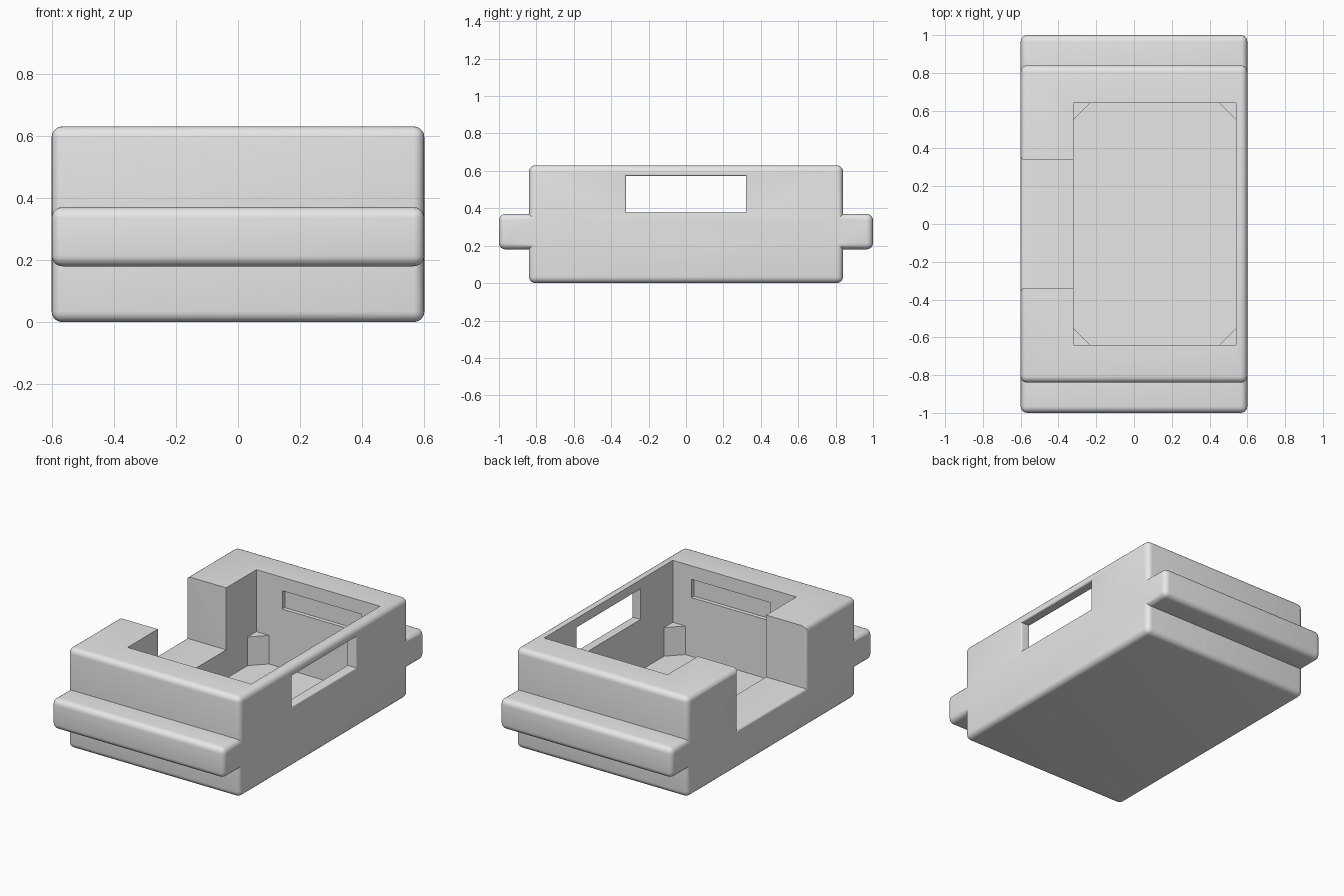
import bpy, bmesh, math
from mathutils import Vector

if "Cube" in bpy.data.objects:
    bpy.data.objects.remove(bpy.data.objects["Cube"], do_unlink=True)

grey = bpy.data.materials.new("plain_grey")
grey.use_nodes = True
grey.diffuse_color = (0.8, 0.8, 0.8, 1)
grey.node_tree.nodes["Principled BSDF"].inputs["Base Color"].default_value = (0.8, 0.8, 0.8, 1)


def make_object(name, bm):
    bmesh.ops.recalc_face_normals(bm, faces=bm.faces)
    mesh = bpy.data.meshes.new(name)
    bm.to_mesh(mesh)
    bm.free()
    mesh.materials.append(grey)
    obj = bpy.data.objects.new(name, mesh)
    bpy.context.collection.objects.link(obj)
    return obj


def box(name, x, y, z, radius=0):
    """Box from (min, max) ranges with optional rounded edges."""
    bm = bmesh.new()
    bmesh.ops.create_cube(bm, size=1)
    for v in bm.verts:
        v.co = Vector([r[0] if c < 0 else r[1] for c, r in zip(v.co, (x, y, z))])
    if radius:
        bmesh.ops.bevel(bm, geom=bm.edges[:], offset=radius, segments=5,
                        profile=0.5, affect='EDGES', clamp_overlap=True)
    return make_object(name, bm)


def flared_cutter(name, x_in, side, y, z, radius):
    """Rectangular cutter along x whose mouth rounds over the outer wall."""
    steps = 4
    sections = [(x_in, 0)]
    for i in range(steps + 1):
        a = i / steps * math.pi / 2
        sections.append((side * (0.6 - radius + radius * math.sin(a)),
                         radius * (1 - math.cos(a))))
    sections.append((side * 0.7, radius))
    bm = bmesh.new()
    rings = []
    for x, g in sections:
        y0, y1, z0, z1 = y[0] - g, y[1] + g, z[0] - g, z[1] + g
        rings.append([bm.verts.new((x, *p)) for p in ((y0, z0), (y1, z0), (y1, z1), (y0, z1))])
    for a, b in zip(rings, rings[1:]):
        for i in range(4):
            j = (i + 1) % 4
            bm.faces.new((a[i], a[j], b[j], b[i]))
    bm.faces.new(rings[0])
    bm.faces.new(rings[-1])
    return make_object(name, bm)


def cavity_cutter():
    """Rectangular pocket, leaving a low triangular post in each corner."""
    x0, x1, y1, floor, post_top = -0.32, 0.54, 0.64, 0.06, 0.24
    c = 0.088
    outline = [(x0 + c, -y1), (x1 - c, -y1), (x1, -y1 + c), (x1, y1 - c),
               (x1 - c, y1), (x0 + c, y1), (x0, y1 - c), (x0, -y1 + c)]
    bm = bmesh.new()
    base = bm.faces.new([bm.verts.new((px, py, floor)) for px, py in outline])
    top = bmesh.ops.extrude_face_region(bm, geom=[base])["geom"]
    for v in top:
        if isinstance(v, bmesh.types.BMVert):
            v.co.z = 0.4
    lower = make_object("cavity_lower_cutter", bm)
    upper = box("cavity_upper_cutter", (x0, x1), (-y1, y1), (post_top, 0.9))
    return [lower, upper]


def combine(target, tool, operation):
    mod = target.modifiers.new(tool.name, 'BOOLEAN')
    mod.operation = operation
    mod.solver = 'EXACT'
    mod.object = tool
    bpy.context.view_layer.objects.active = target
    bpy.ops.object.modifier_apply(modifier=mod.name)
    bpy.data.objects.remove(tool, do_unlink=True)


# Rounded housing with a band standing out at both ends
housing = box("housing", (-0.6, 0.6), (-0.84, 0.84), (0, 0.63), 0.035)
combine(housing, box("end_flange", (-0.6, 0.6), (-1, 1), (0.18, 0.37), 0.035), 'UNION')

# Open pocket
for cutter in cavity_cutter():
    combine(housing, cutter, 'DIFFERENCE')

# Open notch in one long wall, window in the other
combine(housing, flared_cutter("notch_cutter", -0.3, -1, (-0.34, 0.34), (0.24, 0.9), 0.018),
        'DIFFERENCE')
combine(housing, flared_cutter("window_cutter", 0.5, 1, (-0.32, 0.32), (0.38, 0.573), 0.01),
        'DIFFERENCE')

# Shallow slots inside both end walls
for s in (-1, 1):
    y = sorted((s * 0.6, s * 0.665))
    combine(housing, box("slot_cutter", (-0.14, 0.41), y, (0.43, 0.545)), 'DIFFERENCE')

# Smooth rounded edges, sharp creases
bpy.ops.object.select_all(action='DESELECT')
housing.select_set(True)
bpy.context.view_layer.objects.active = housing
bpy.ops.object.shade_smooth_by_angle(angle=math.radians(30))
